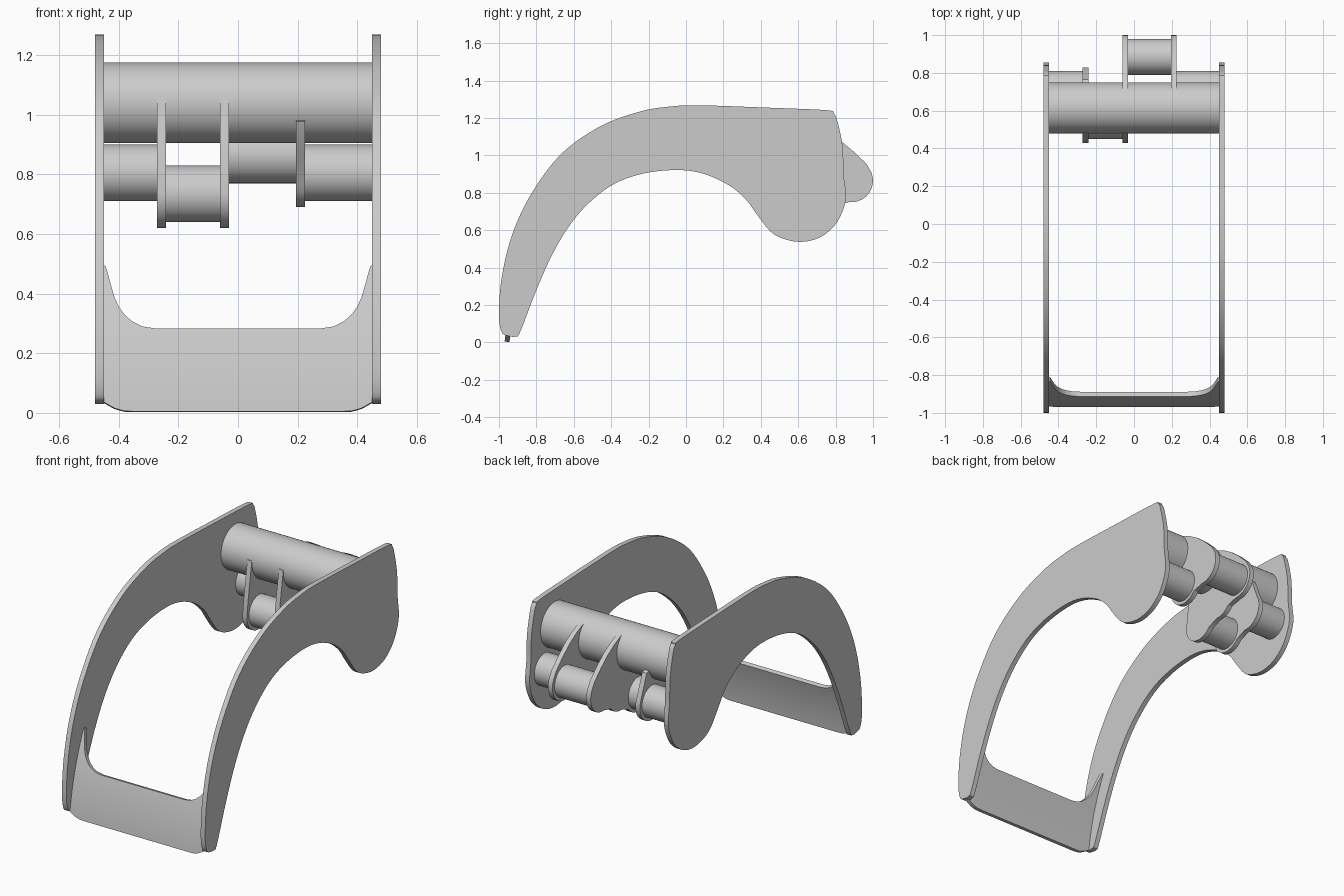
import bpy, bmesh
from math import cos, sin, radians, pi

if "Cube" in bpy.data.objects:
    bpy.data.objects.remove(bpy.data.objects["Cube"])


def finish(name, bm):
    bmesh.ops.recalc_face_normals(bm, faces=bm.faces)
    me = bpy.data.meshes.new(name)
    bm.to_mesh(me)
    bm.free()
    ob = bpy.data.objects.new(name, me)
    bpy.context.collection.objects.link(ob)
    smooth(ob)
    return ob


def smooth(ob):
    bpy.ops.object.select_all(action='DESELECT')
    ob.select_set(True)
    bpy.context.view_layer.objects.active = ob
    bpy.ops.object.shade_smooth_by_angle(angle=radians(32))


def prism(name, pts, x0, x1):
    """Extrude a closed (y, z) outline along x."""
    bm = bmesh.new()
    face = bm.faces.new([bm.verts.new((x0, y, z)) for y, z in pts])
    ext = bmesh.ops.extrude_face_region(bm, geom=[face])
    verts = [v for v in ext['geom'] if isinstance(v, bmesh.types.BMVert)]
    bmesh.ops.translate(bm, verts=verts, vec=(x1 - x0, 0, 0))
    return finish(name, bm)


def arc(c, r, a0, a1, n):
    return [(c[0] + r * cos(radians(a0 + (a1 - a0) * i / n)),
             c[1] + r * sin(radians(a0 + (a1 - a0) * i / n))) for i in range(n + 1)]


def tube(name, c, r, x0, x1):
    return prism(name, arc(c, r, 0, 352.5, 47), x0, x1)


def spline(p, steps=5):
    """Closed smooth curve through the points."""
    out, n = [], len(p)
    for i in range(n):
        a, b, c, d = p[i - 1], p[i], p[(i + 1) % n], p[(i + 2) % n]
        for s in range(steps):
            t = s / steps
            out.append(tuple(0.5 * (2 * b[k] + (c[k] - a[k]) * t
                       + (2 * a[k] - 5 * b[k] + 4 * c[k] - d[k]) * t * t
                       + (3 * b[k] - a[k] - 3 * c[k] + d[k]) * t ** 3) for k in (0, 1)))
    return out


# Curved side plates
plate = spline([
    (-.985, .055), (-.95, .035), (-.91, .032), (-.885, .06), (-.80, .28), (-.72, .46),
    (-.63, .615), (-.52, .745), (-.38, .85), (-.22, .905), (-.04, .922), (.10, .90),
    (.23, .84), (.32, .765), (.375, .69), (.45, .595), (.52, .555), (.61, .538),
    (.70, .555), (.77, .60), (.82, .665), (.855, .77), (.843, .90), (.837, 1.05),
    (.81, 1.18), (.79, 1.225), (.75, 1.242), (.45, 1.255), (.075, 1.268), (-.08, 1.262),
    (-.245, 1.235), (-.46, 1.155), (-.67, 1.005), (-.83, .79), (-.93, .575),
    (-.985, .35), (-1.0, .15)])
for side, x in (("left", -.48), ("right", .45)):
    prism(side + "_side_plate", plate, x, x + .03)

# Cross tubes
A, B, C, R = (.545, .735), (.715, .805), (.885, .865), .095
tube("main_cross_tube", (.615, 1.04), .135, -.452, .452)
tube("left_outer_tube", B, R, -.452, -.268)
tube("right_outer_tube", B, R, .222, .452)
tube("lower_front_tube", A, R, -.245, -.055)
tube("upper_rear_tube", C, R, -.035, .2)

# Bracket outlines: lobes round the tubes, horns reaching to the main tube
K = .115
inside = [(.615, 1.04)]
front_tall = [(.50, 1.06), (.478, 1.058), (.462, .96), (.445, .85)] + arc(A, K, 180, 322, 12)
front_short = [(.51, .985), (.489, .978), (.515, .915), (.56, .855)] + arc(B, K, 200, 322, 10)
middle = arc(B, K, 264, 322, 5)
rear_short = arc(B, K, 264, 375, 10) + [(.80, .90), (.765, .99), (.735, 1.0)]
rear_tall = arc(C, K, 264, 384, 10) + [(.965, .955), (.90, 1.018), (.835, 1.072),
                                        (.765, 1.115), (.705, 1.141), (.69, 1.12)]
prism("left_bracket", inside + front_tall + rear_short, -.272, -.242)
prism("middle_bracket", inside + front_tall + middle + rear_tall, -.061, -.031)
prism("right_bracket", inside + front_short + rear_tall, .195, .225)

# Curved blade between the plate tips: (x, bottom z, top z) for one half
half = [(0, .004, .28), (.14, .004, .28), (.28, .004, .28), (.32, .004, .286),
        (.355, .004, .303), (.38, .005, .325), (.40, .010, .352), (.415, .015, .385),
        (.428, .022, .43), (.44, .029, .475), (.445, .032, .488), (.452, .036, .49)]
cols = [(-x, b, t) for x, b, t in half[:0:-1]] + half
rows = 14
bm = bmesh.new()
grid = []
for x, b, t in cols:
    zs = [b + (t - b) * j / rows for j in range(rows + 1)]
    grid.append([bm.verts.new((x, -.957 + .10 * z + .36 * z * z, z)) for z in zs])
for c0, c1 in zip(grid, grid[1:]):
    for j in range(rows):
        bm.faces.new((c0[j], c1[j], c1[j + 1], c0[j + 1]))
blade = finish("curved_blade", bm)
mod = blade.modifiers.new("thickness", 'SOLIDIFY')
mod.thickness, mod.offset = .026, 0
bpy.ops.object.modifier_apply(modifier=mod.name)
smooth(blade)
